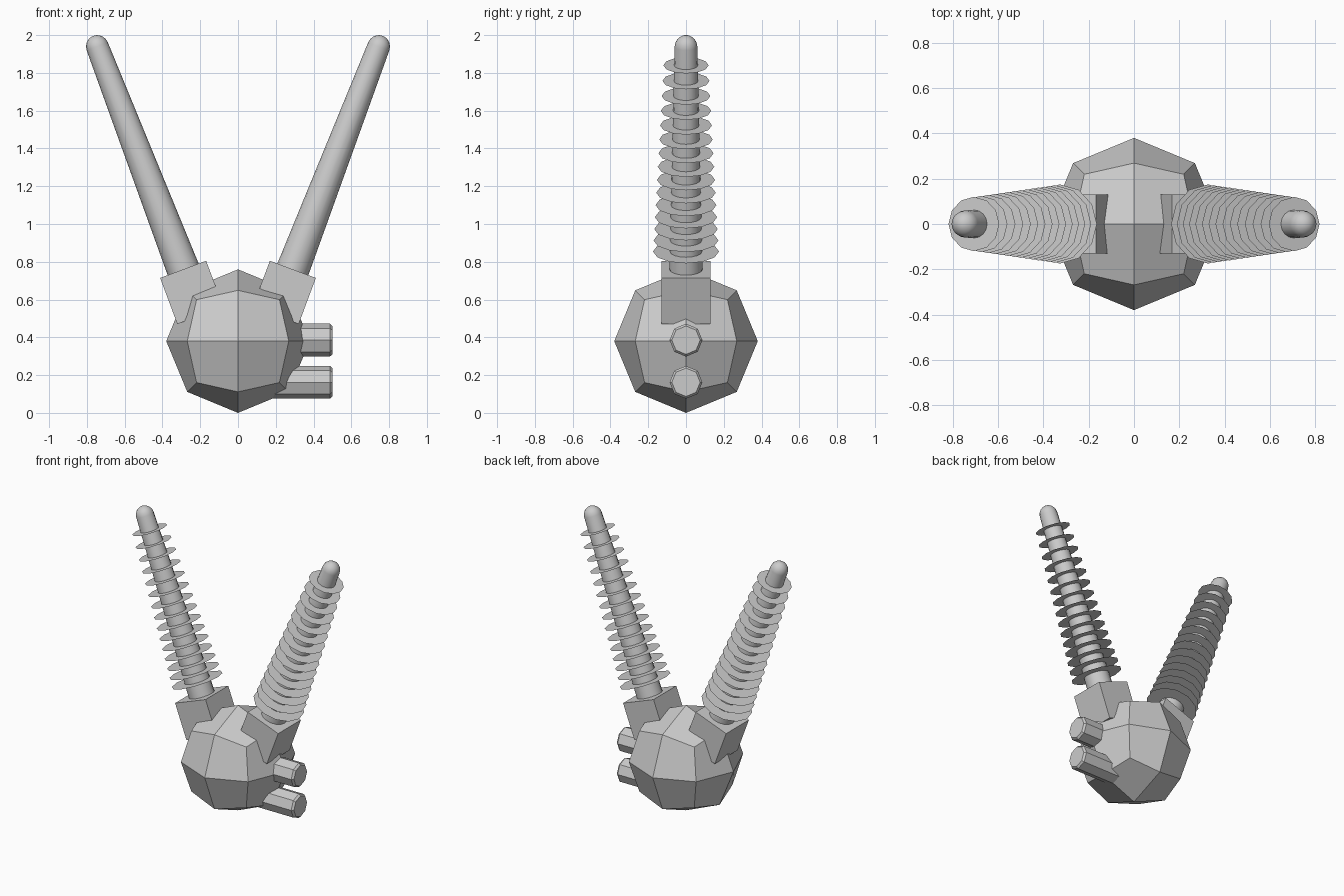
import bpy, bmesh
from math import pi, sin, cos, radians
from mathutils import Matrix, Vector

if "Cube" in bpy.data.objects:
    bpy.data.objects.remove(bpy.data.objects["Cube"])


def finish(bm, name, mirror=False):
    bmesh.ops.recalc_face_normals(bm, faces=bm.faces[:])
    mesh = bpy.data.meshes.new(name)
    bm.to_mesh(mesh)
    bm.free()
    ob = bpy.data.objects.new(name, mesh)
    bpy.context.collection.objects.link(ob)
    if mirror:
        ob.modifiers.new("Mirror", "MIRROR").use_mirror_merge = False
    return ob


def lathe(bm, profile, sides, matrix):
    """Closed solid of revolution around local z from (radius, height) pairs."""
    rings = [[bm.verts.new(matrix @ Vector((r * cos(2 * pi * i / sides),
                                            r * sin(2 * pi * i / sides), h)))
              for i in range(sides)] for r, h in profile]
    for a, b in zip(rings, rings[1:]):
        for i in range(sides):
            j = (i + 1) % sides
            bm.faces.new((a[i], a[j], b[j], b[i]))
    bm.faces.new(rings[0][::-1])
    bm.faces.new(rings[-1])


# Body: cube subdivided once and pushed out to a sphere
R = 0.38
bm = bmesh.new()
bmesh.ops.create_cube(bm, size=1)
bmesh.ops.subdivide_edges(bm, edges=bm.edges[:], cuts=1, use_grid_fill=True)
for v in bm.verts:
    v.co = v.co.normalized() * R + Vector((0, 0, R))
finish(bm, "body")

# Two octagonal side pegs with chamfered ends
for name, z in (("upper_peg", 0.385), ("lower_peg", 0.162)):
    bm = bmesh.new()
    place = Matrix.Translation((0, 0, z)) @ Matrix.Rotation(pi / 2, 4, "Y")
    lathe(bm, [(0.087, 0.15), (0.087, 0.486), (0.075, 0.5)], 8, place)
    finish(bm, name)

# Tilted socket blocks under the horns
bm = bmesh.new()
bmesh.ops.create_cube(bm, size=0.26, matrix=Matrix.Translation((0.245, 0, 0.638))
                      @ Matrix.Rotation(radians(20.5), 4, "Y"))
finish(bm, "socket", mirror=True)

# Horn axis, from inside the socket to the centre of the rounded tip
base, tip = Vector((0.252, 0, 0.66)), Vector((0.745, 0, 1.94))
axis = tip - base
tilt = axis.to_track_quat("Z", "Y").to_matrix().to_4x4()

# Tapered rods with rounded tips
bm = bmesh.new()
length = axis.length
profile = [(0.09, 0), (0.06, length)]
profile += [(0.06 * cos(radians(a)), length + 0.06 * sin(radians(a)))
            for a in (22, 45, 67, 82)]
lathe(bm, profile, 16, Matrix.Translation(base) @ tilt)
rod = finish(bm, "horn_rod", mirror=True)
bpy.context.view_layer.objects.active = rod
rod.select_set(True)
bpy.ops.object.shade_smooth_by_angle(angle=radians(40))

# Paper-thin discs along the rods, wider and closer together toward the base
bm = bmesh.new()
for i in range(15):
    z = 1.84 - 0.083 * i + 0.0009 * i * i
    centre = base + axis * ((z - base.z) / axis.z)
    radius = 0.12 + 0.055 * (1.84 - z) / 0.99
    bmesh.ops.create_circle(bm, cap_ends=True, segments=12, radius=radius,
                            matrix=Matrix.Translation(centre) @ tilt
                            @ Matrix.Rotation(pi / 2, 4, "Z"))
finish(bm, "horn_discs", mirror=True)
